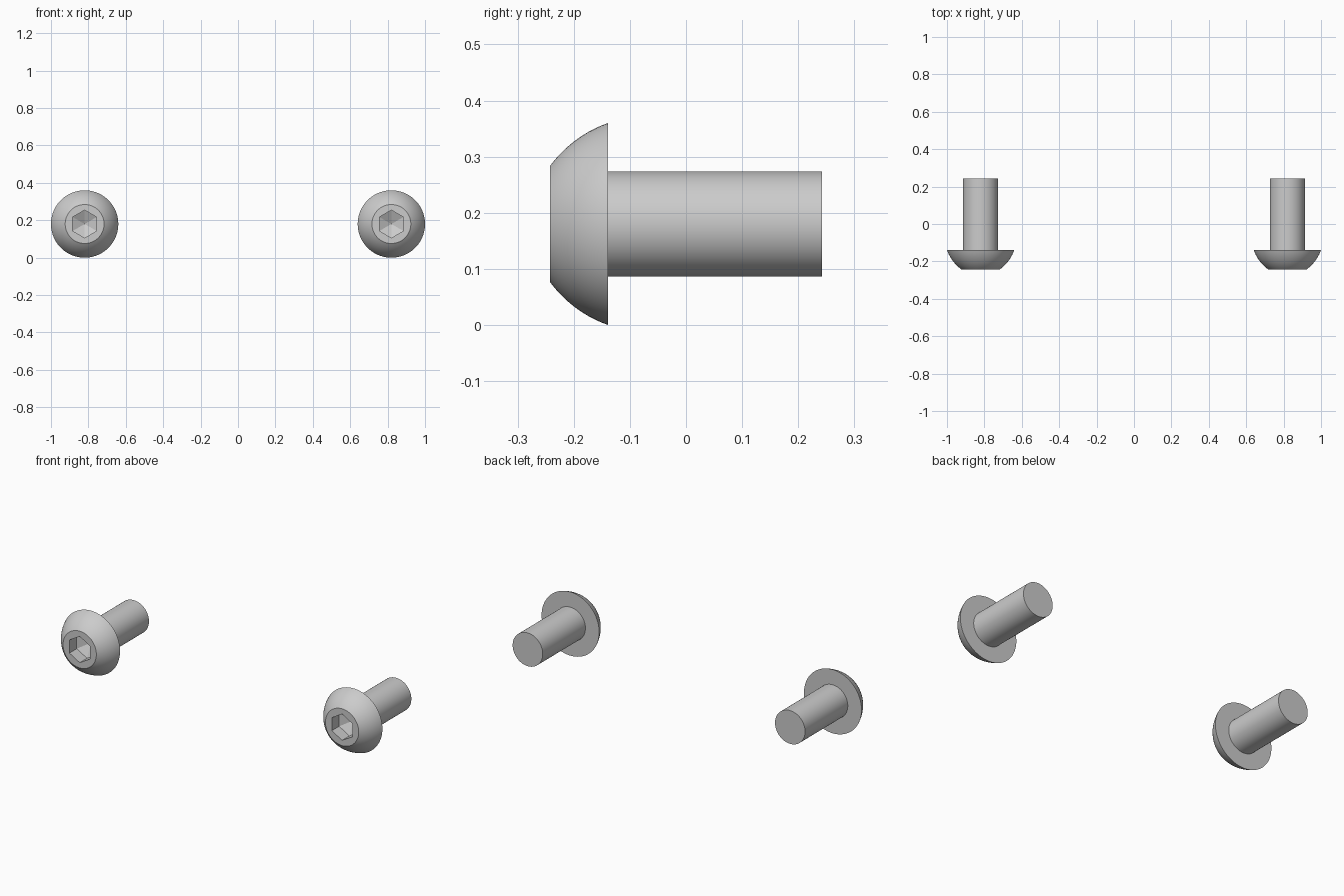
import bpy, bmesh
from math import sin, cos, tan, pi, radians

if "Cube" in bpy.data.objects:
    bpy.data.objects.remove(bpy.data.objects["Cube"])

SEG = 96                      # points around, divisible by 6
HEAD_R, FACE_R, SHAFT_R, HEX_R = 0.18, 0.104, 0.094, 0.074
FRONT, SEAT, END = -0.242, -0.139, 0.242
SOCKET, TIP = FRONT + 0.065, FRONT + 0.10


def circle(r):
    return lambda a: r


def hexagon(r):
    # polar radius of a hexagon with corners at top and bottom
    return lambda a: r * cos(pi / 6) / cos((a - pi / 2) % (pi / 3) - pi / 6)


def dome_points(n=10, half=radians(17)):
    # shallow arc bulging out from the front face edge to the rim
    dy, dr = SEAT - FRONT, HEAD_R - FACE_R
    points = []
    for i in range(n + 1):
        t = -half + 2 * half * i / n
        u = (sin(t) / sin(half) + 1) / 2
        bulge = (cos(t) - cos(half)) / (2 * sin(half))
        points.append((FACE_R + dr * u + dy * bulge, FRONT + dy * u - dr * bulge))
    return points


def screw_mesh():
    # rings run from socket floor, over the head, down the shaft
    rings = [(hexagon(HEX_R), SOCKET), (hexagon(HEX_R), FRONT)]
    rings += [(circle(r), y) for r, y in dome_points()]
    rings += [(circle(SHAFT_R), SEAT), (circle(SHAFT_R), END)]
    bm = bmesh.new()
    angles = [2 * pi * i / SEG for i in range(SEG)]
    loops = [[bm.verts.new((f(a) * cos(a), y, f(a) * sin(a))) for a in angles]
             for f, y in rings]
    for p, q in zip(loops, loops[1:]):
        for i in range(SEG):
            j = (i + 1) % SEG
            bm.faces.new((p[i], p[j], q[j], q[i]))
    # faceted point at the bottom of the socket
    tip = bm.verts.new((0, TIP, 0))
    for i in range(SEG):
        bm.faces.new((loops[0][i], loops[0][(i + 1) % SEG], tip))
    # shaft end
    bm.faces.new(loops[-1])
    bmesh.ops.recalc_face_normals(bm, faces=bm.faces)
    mesh = bpy.data.meshes.new("button_head_screw")
    bm.to_mesh(mesh)
    bm.free()
    return mesh


# Left and right screws share one mesh
mesh = screw_mesh()
for name, x in (("left_screw", -0.82), ("right_screw", 0.82)):
    screw = bpy.data.objects.new(name, mesh)
    screw.location = (x, 0, HEAD_R)
    bpy.context.collection.objects.link(screw)

bpy.context.view_layer.objects.active = screw
screw.select_set(True)
bpy.ops.object.shade_smooth_by_angle(angle=radians(25))
